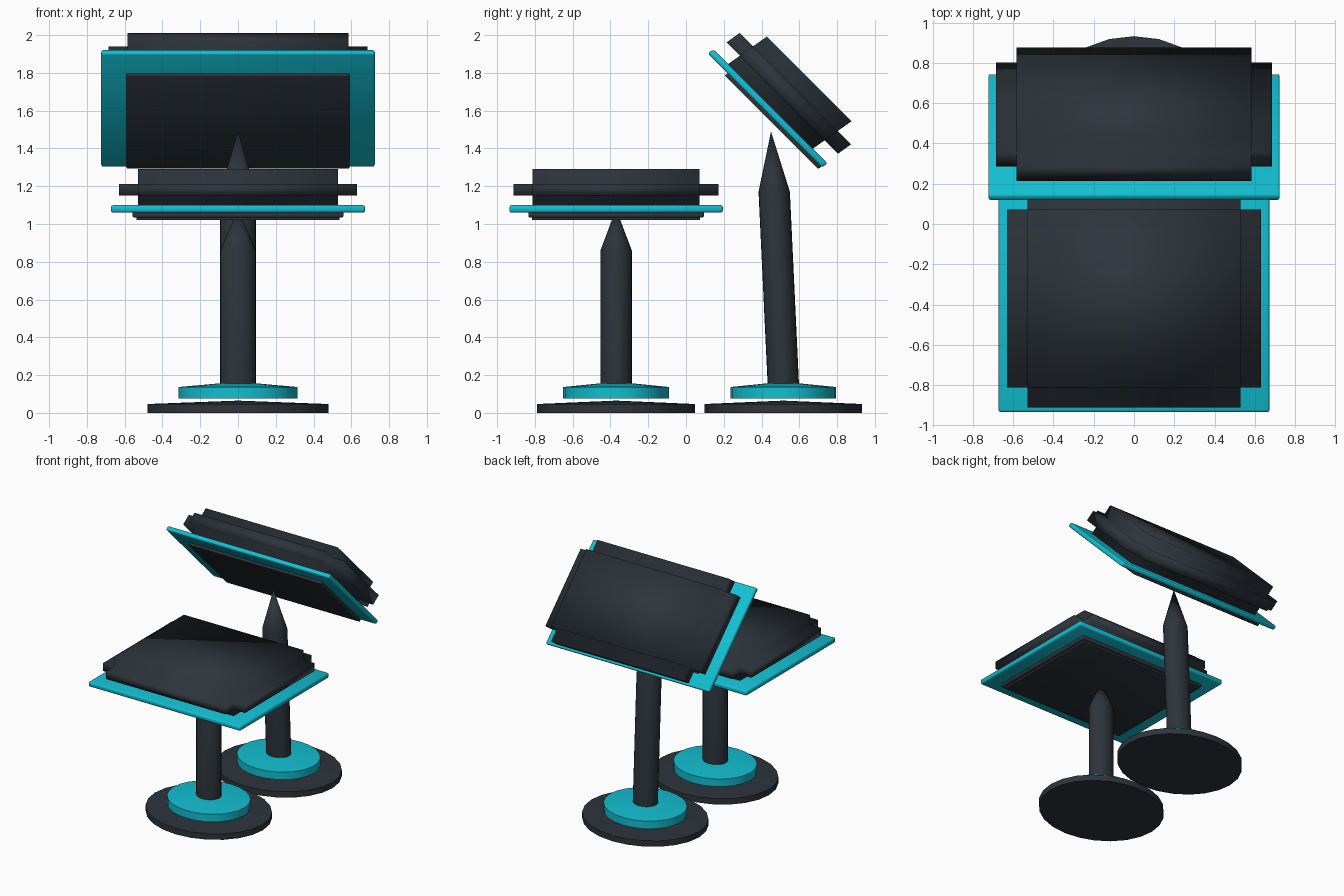
import bpy, bmesh, math
from mathutils import Matrix, Vector

if "Cube" in bpy.data.objects:
    bpy.data.objects.remove(bpy.data.objects["Cube"])


def material(name, rgb):
    m = bpy.data.materials.new(name)
    m.diffuse_color = (*rgb, 1)
    m.use_nodes = True
    m.node_tree.nodes["Principled BSDF"].inputs["Base Color"].default_value = m.diffuse_color
    return m


DARK = material("charcoal", (0.026, 0.034, 0.044))
TEAL = material("teal", (0.006, 0.52, 0.64))


def finish(bm, name, mat, angle=None):
    bmesh.ops.recalc_face_normals(bm, faces=bm.faces[:])
    me = bpy.data.meshes.new(name)
    bm.to_mesh(me)
    bm.free()
    me.materials.append(mat)
    ob = bpy.data.objects.new(name, me)
    bpy.context.collection.objects.link(ob)
    for p in me.polygons:
        p.use_smooth = True
    if angle:
        me.set_sharp_from_angle(angle=math.radians(angle))
    return ob


def lathe(name, mat, profile, sides=24):
    """Stack of elliptical rings (rx, ry, y, z); zero radius closes to a point."""
    bm = bmesh.new()
    rings = []
    for rx, ry, y, z in profile:
        if rx == 0:
            rings.append([bm.verts.new((0, y, z))] * sides)
        else:
            rings.append([bm.verts.new((rx * math.sin(a), y + ry * math.cos(a), z))
                          for a in (2 * math.pi * i / sides for i in range(sides))])
    for a, b in zip(rings, rings[1:]):
        for i in range(sides):
            j = (i + 1) % sides
            quad = list(dict.fromkeys((a[i], a[j], b[j], b[i])))
            bm.faces.new(quad)
    finish(bm, name, mat, 35)


def box(hx, hy, z0, z1, yc=0):
    bm = bmesh.new()
    bmesh.ops.create_cube(bm, size=2, matrix=Matrix.Translation((0, yc, (z0 + z1) / 2))
                          @ Matrix.Diagonal((hx, hy, (z1 - z0) / 2, 1)))
    return bm


def plate(name, mat, hx, hy, z0, z1, frame, bevel, yc=0):
    bm = box(hx, hy, z0, z1, yc)
    bmesh.ops.bevel(bm, geom=bm.edges[:], offset=bevel, segments=2, profile=0.5,
                    affect='EDGES')
    bm.transform(frame)
    finish(bm, name, mat)


def cushion(name, hx, hy, z0, z1, flange, fz0, fz1, frame):
    """Block with a flange pulled out of the middle band of each side."""
    bm = box(hx, hy, z0, z1)
    for z in (fz0, fz1):
        bmesh.ops.bisect_plane(bm, geom=bm.verts[:] + bm.edges[:] + bm.faces[:],
                               plane_co=(0, 0, z), plane_no=(0, 0, 1))
    bm.normal_update()
    band = [f for f in bm.faces if abs(f.normal.z) < 0.1
            and fz0 < f.calc_center_median().z < fz1]
    for f in bmesh.ops.extrude_discrete_faces(bm, faces=band)["faces"]:
        f.normal_update()
        n = f.normal.copy()
        bmesh.ops.translate(bm, verts=f.verts[:], vec=n * flange)
    bm.transform(frame)
    finish(bm, name, DARK)


def stand(prefix, y, shoulder, tip):
    # foot disc, teal collar, pointed post
    lathe(prefix + "_foot", DARK, [(0, 0, y, 0), (0.478, 0.418, y, 0),
                                   (0.478, 0.418, y, 0.047), (0, 0, y, 0.065)])
    lathe(prefix + "_collar", TEAL, [(0, 0, y, 0.075), (0.315, 0.28, y, 0.075),
                                     (0.315, 0.28, y, 0.137), (0, 0, y, 0.165)])
    lathe(prefix + "_post", DARK, [(0, 0, y, 0.155), (0.095, 0.083, y, 0.155),
                                   (0.095, 0.083, *shoulder), (0, 0, *tip)])


# Stands
stand("seat", -0.37, (-0.37, 0.86), (-0.37, 1.08))
stand("backrest", 0.515, (0.467, 1.17), (0.45, 1.49))

# Level seat panel
seat = Matrix.Translation((0, -0.37, 1.08))
plate("seat_rim", TEAL, 0.673, 0.565, -0.02, 0.02, seat, 0.012)
plate("seat_underside", DARK, 0.558, 0.465, -0.045, -0.015, seat, 0.006)
plate("seat_underside_step", DARK, 0.538, 0.445, -0.06, -0.04, seat, 0.004)
cushion("seat_cushion", 0.53, 0.442, 0.015, 0.21, 0.1, 0.07, 0.132, seat)

# Backrest panel: tilted 45 degrees with a slight shear
r = math.sqrt(0.5)
u, n = Vector((0, r, -r)), Vector((0, r, r))
w = n + 0.17 * u
back = Matrix(((1, 0, 0, 0), (0, u.y, w.y, 0.432), (0, u.z, w.z, 1.612), (0, 0, 0, 1)))
plate("backrest_rim", TEAL, 0.724, 0.427, -0.018, 0.018, back, 0.011)
plate("backrest_front", DARK, 0.59, 0.35, -0.038, -0.01, back, 0.006, 0.072)
cushion("backrest_cushion", 0.585, 0.317, 0.012, 0.266, 0.1, 0.093, 0.178, back)
